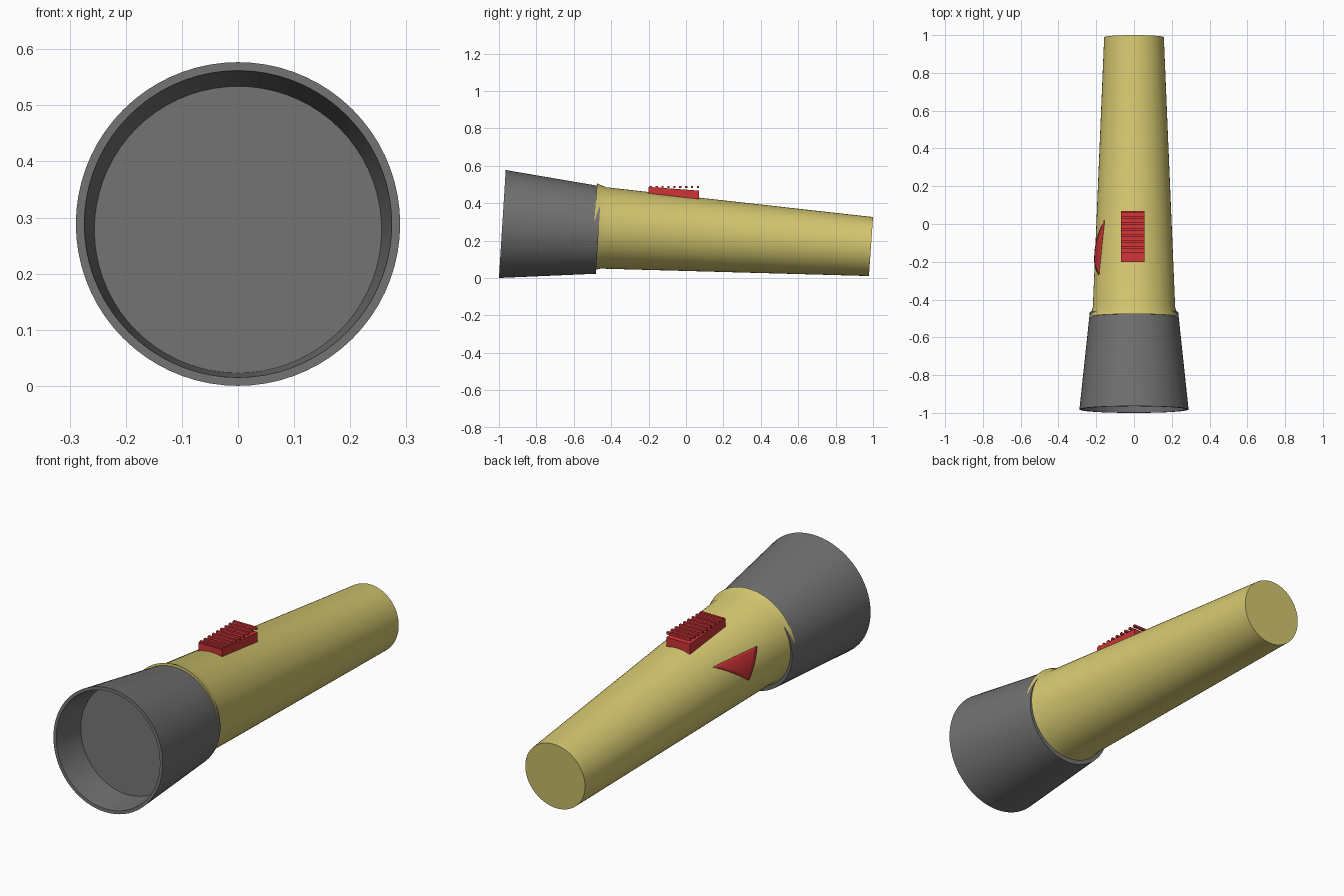
import bpy, bmesh, math
from mathutils import Vector, Matrix

if "Cube" in bpy.data.objects:
    bpy.data.objects.remove(bpy.data.objects["Cube"])


def material(name, rgb):
    m = bpy.data.materials.new(name)
    m.diffuse_color = (*rgb, 1)
    m.use_nodes = True
    m.node_tree.nodes["Principled BSDF"].inputs["Base Color"].default_value = m.diffuse_color
    return m


GREY = material("dark_grey", (0.165, 0.165, 0.165))
YELLOW = material("pale_yellow", (0.66, 0.57, 0.16))
RED = material("red", (0.62, 0.034, 0.038))


def finish(bm, name, mat, smooth=True):
    bmesh.ops.remove_doubles(bm, verts=bm.verts, dist=1e-5)
    bmesh.ops.recalc_face_normals(bm, faces=bm.faces)
    me = bpy.data.meshes.new(name)
    bm.to_mesh(me)
    bm.free()
    me.materials.append(mat)
    ob = bpy.data.objects.new(name, me)
    bpy.context.collection.objects.link(ob)
    if smooth:
        bpy.ops.object.select_all(action='DESELECT')
        ob.select_set(True)
        bpy.context.view_layer.objects.active = ob
        bpy.ops.object.shade_smooth_by_angle(angle=math.radians(30))
    return ob


def lathe(name, start, end, profile, mat):
    """Spin (distance, radius) points around the axis from start to end."""
    start, end = Vector(start), Vector(end)
    bm = bmesh.new()
    vs = [bm.verts.new((r, 0, t)) for t, r in profile]
    es = [bm.edges.new(p) for p in zip(vs, vs[1:])]
    bmesh.ops.spin(bm, geom=vs + es, cent=(0, 0, 0), axis=(0, 0, 1),
                   angle=math.tau, steps=72)
    rot = (end - start).to_track_quat('Z', 'Y').to_matrix().to_4x4()
    bm.transform(Matrix.Translation(start) @ rot)
    return finish(bm, name, mat)


# Flared lamp head with recessed front disc
lathe("lamp_head", (0, -0.982, 0.2885), (0, -0.467, 0.256),
      [(0.16, 0), (0.16, 0.256), (0, 0.274), (0, 0.289),
       (0.516, 0.234), (0.516, 0.19)], GREY)

# Tapered handle with a flared lip that pokes through the head
FRONT, BACK = Vector((0, -0.492, 0.271)), Vector((0, 0.989, 0.168))
LENGTH = (BACK - FRONT).length
LIP, R_LIP, R_FRONT, R_BACK = 0.05, 0.235, 0.218, 0.158
lathe("handle", FRONT, BACK,
      [(0, 0), (0, R_LIP), (LIP, R_FRONT), (LENGTH, R_BACK), (LENGTH, 0)], YELLOW)


# Sliding switch: block with sloping top
def box(bm, x0, x1, y0, y1, z0, z1, drop=0.0):
    verts = bmesh.ops.create_cube(bm, size=1)["verts"]
    for v in verts:
        top, back = v.co.z > 0, v.co.y > 0
        v.co = (x1 if v.co.x > 0 else x0, y1 if back else y0,
                (z1 - drop * back) if top else z0)


bm = bmesh.new()
box(bm, -0.069, 0.055, -0.2, 0.07, 0.40, 0.487, 0.02)
finish(bm, "switch", RED, smooth=False)

# Grip ridges across the switch
bm = bmesh.new()
for i in range(9):
    y = -0.188 + i * 0.0315
    box(bm, -0.069, 0.055, y - 0.006, y + 0.006, 0.481, 0.492)
finish(bm, "switch_ridges", RED, smooth=False)

# Triangular pointer wrapped on the left side, corners as (y, angle above side)
corners = [Vector((0.02, 39)), Vector((-0.27, 29)), Vector((-0.175, -3))]


def on_handle(p, lift):
    k = (p.x - FRONT.y) / (BACK.y - FRONT.y)
    c = FRONT.lerp(BACK, k)
    r = R_FRONT + (R_BACK - R_FRONT) * (k * LENGTH - LIP) / (LENGTH - LIP) + lift
    a = math.radians(p.y)
    return c + Vector((-math.cos(a) * r, 0, math.sin(a) * r))


bm = bmesh.new()
N = 12
grid = {}
for i in range(N + 1):
    for j in range(N + 1 - i):
        p = (corners[0] * (N - i - j) + corners[1] * i + corners[2] * j) / N
        grid[i, j] = bm.verts.new(on_handle(p, 0.004))
for i in range(N):
    for j in range(N - i):
        bm.faces.new((grid[i, j], grid[i + 1, j], grid[i, j + 1]))
        if i + j < N - 1:
            bm.faces.new((grid[i + 1, j], grid[i + 1, j + 1], grid[i, j + 1]))
pointer = finish(bm, "side_pointer", RED)
# Make the normals face outward (-x) before giving the plate thickness
if pointer.data.polygons[0].normal.x > 0:
    pointer.data.flip_normals()
solid = pointer.modifiers.new("thickness", 'SOLIDIFY')
solid.thickness = 0.007
solid.offset = -1
